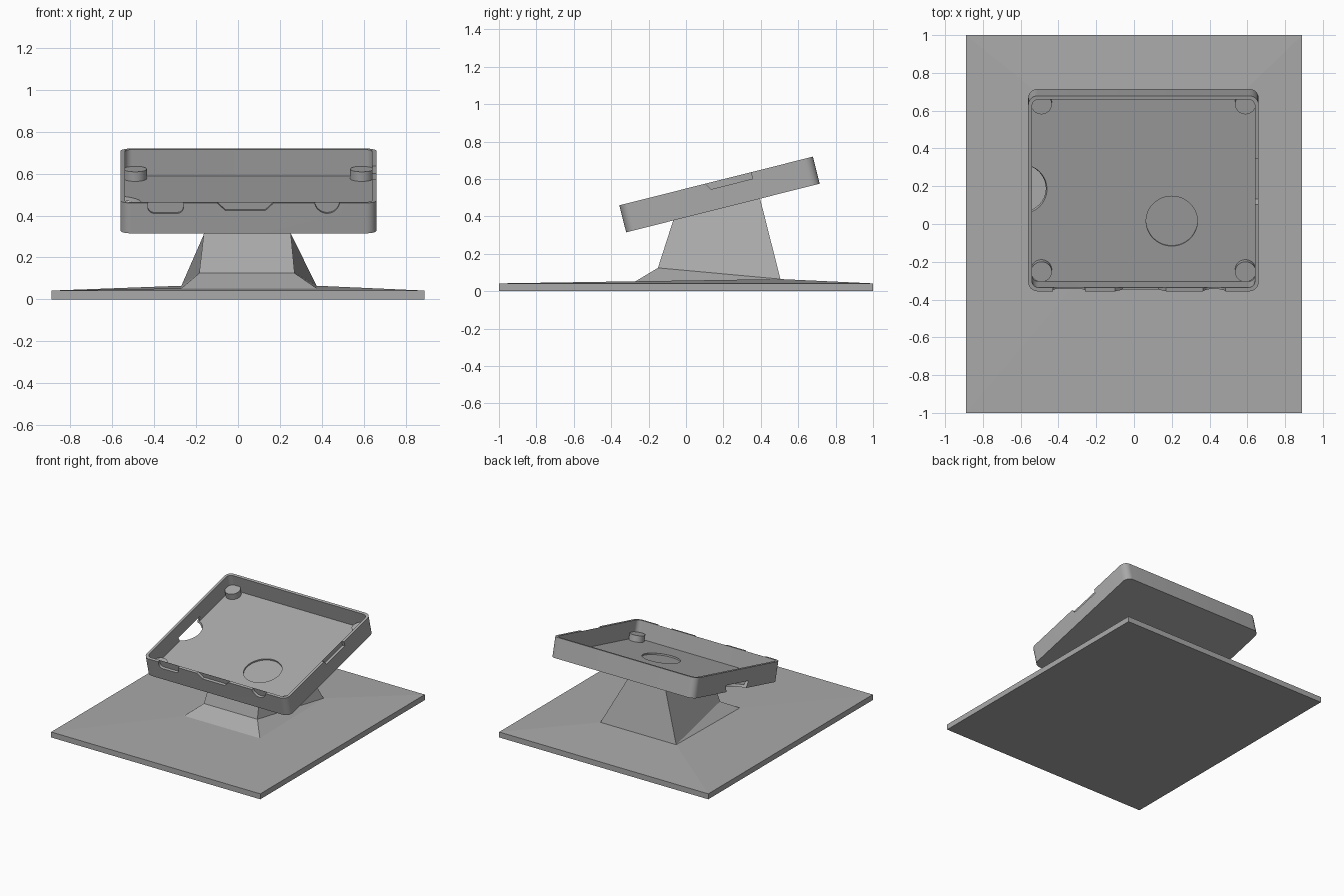
import bpy, bmesh, math
from mathutils import Matrix

if "Cube" in bpy.data.objects:
    bpy.data.objects.remove(bpy.data.objects["Cube"])

grey = bpy.data.materials.new("plain_grey")
grey.use_nodes = True
colour = (0.4, 0.4, 0.4, 1)
grey.diffuse_color = colour
grey.node_tree.nodes["Principled BSDF"].inputs["Base Color"].default_value = colour

# Tray frame: origin at the middle of its lower front edge, tilted up at the back
TILT = Matrix.Translation((0.05, -0.32, 0.315)) @ Matrix.Rotation(math.radians(14.1), 4, "X")
W, L, H = 1.22, 1.067, 0.149
WALL, FLOOR = 0.02, 0.018


def finish(name, bm, matrix=None):
    bmesh.ops.recalc_face_normals(bm, faces=bm.faces)
    mesh = bpy.data.meshes.new(name)
    bm.to_mesh(mesh)
    bm.free()
    mesh.materials.append(grey)
    obj = bpy.data.objects.new(name, mesh)
    bpy.context.collection.objects.link(obj)
    if matrix:
        obj.matrix_world = matrix
    return obj


def prism(name, points, direction, matrix=TILT):
    """Extrude a flat outline of 3D points along a direction."""
    bm = bmesh.new()
    face = bm.faces.new([bm.verts.new(p) for p in points])
    made = bmesh.ops.extrude_face_region(bm, geom=[face])["geom"]
    verts = [g for g in made if isinstance(g, bmesh.types.BMVert)]
    bmesh.ops.translate(bm, verts=verts, vec=direction)
    return finish(name, bm, matrix)


def arc(cx, cy, r, start, end, steps):
    angles = [math.radians(start + (end - start) * i / steps) for i in range(steps + 1)]
    return [(cx + r * math.cos(a), cy + r * math.sin(a)) for a in angles]


def rounded_slab(name, inset, r, z0, z1):
    x, y0, y1 = W / 2 - inset - r, inset + r, L - inset - r
    corners = [(x, y1), (-x, y1), (-x, y0), (x, y0)]
    outline = [p for i, (cx, cy) in enumerate(corners)
               for p in arc(cx, cy, r, 90 * i, 90 * i + 90, 8)]
    return prism(name, [(x, y, z0) for x, y in outline], (0, 0, z1 - z0))


def cone(name, x, y, z0, z1, r0, r1):
    bm = bmesh.new()
    bmesh.ops.create_cone(bm, cap_ends=True, segments=48, radius1=r0, radius2=r1, depth=z1 - z0)
    bmesh.ops.translate(bm, verts=bm.verts, vec=(x, y, (z0 + z1) / 2))
    return finish(name, bm, TILT)


def combine(target, other, operation="DIFFERENCE"):
    mod = target.modifiers.new("cut", "BOOLEAN")
    mod.operation, mod.solver, mod.object = operation, "EXACT", other
    bpy.context.view_layer.objects.active = target
    bpy.ops.object.modifier_apply(modifier=mod.name)
    bpy.data.objects.remove(other)


# Base plate, rising slightly towards the foot of the stand
def rectangle(bm, x0, x1, y0, y1, z_front, z_back):
    return [bm.verts.new(p) for p in ((x0, y0, z_front), (x1, y0, z_front),
                                      (x1, y1, z_back), (x0, y1, z_back))]


def bridge(bm, a, b):
    for i in range(4):
        j = (i + 1) % 4
        bm.faces.new((a[i], a[j], b[j], b[i]))


bm = bmesh.new()
rings = [rectangle(bm, -0.89, 0.89, -1, 1, z, z) for z in (0, 0.042)]
rings.append(rectangle(bm, -0.27, 0.375, -0.27, 0.505, 0.053, 0.065))
bridge(bm, rings[0], rings[1])
bridge(bm, rings[1], rings[2])
bm.faces.new(rings[0])
bm.faces.new(rings[2])
finish("base_plate", bm)

# Stand: sloping apron in front, tapering neck up to the tray
bm = bmesh.new()
foot = rectangle(bm, -0.27, 0.375, -0.27, 0.505, 0.053, 0.065)
apron = [bm.verts.new((x, -0.15, 0.125)) for x in (-0.185, 0.27)]
top = [bm.verts.new(p) for p in ((-0.155, -0.067, 0.383), (0.245, -0.067, 0.383),
                                 (0.16, 0.395, 0.499), (-0.08, 0.395, 0.499))]
bm.faces.new(foot)
bm.faces.new(top)
bm.faces.new((foot[0], foot[1], apron[1], apron[0]))
bm.faces.new((apron[0], apron[1], top[1], top[0]))
bm.faces.new((foot[2], foot[3], top[3], top[2]))
for front, mid, back, t_front, t_back in ((0, 0, 3, 0, 3), (1, 1, 2, 1, 2)):
    bm.faces.new((foot[front], apron[mid], foot[back]))
    bm.faces.new((apron[mid], top[t_front], top[t_back], foot[back]))
finish("stand_neck", bm)

# Tray shell
tray = rounded_slab("tray", 0, 0.05, 0, H)
combine(tray, rounded_slab("cavity", WALL, 0.035, FLOOR, H + 0.05))

# Shallow round recess in the floor
combine(tray, cone("recess", 0.15, 0.35, 0.007, 0.05, 0.136, 0.136))

# Half-moon opening through the floor and the lower part of the right wall
combine(tray, cone("half_moon", -0.645, 0.525, -0.01, 0.05, 0.125, 0.145))

# Notches in the top of the front wall
rim = H + 0.02
slot = ([(-0.48, rim)] + arc(-0.45, 0.128, 0.03, 180, 270, 5)
        + arc(-0.34, 0.128, 0.03, 270, 360, 5) + [(-0.31, rim)])
dip = [(-0.17, rim), (-0.15, H), (-0.11, 0.112), (0.08, 0.112), (0.12, H), (0.14, rim)]
scoop = [(0.3, rim), (0.305, H)] + arc(0.375, 0.158, 0.06, 180, 360, 14) + [(0.445, H), (0.45, rim)]
for outline in (slot, dip, scoop):
    outline = [(x, z - 0.0) for x, z in outline]
    combine(tray, prism("notch", [(x, -0.02, z) for x, z in outline], (0, 0.0395, 0)))

# Notch in the top of the left wall
side = [(0.47, rim), (0.475, H), (0.495, 0.113), (0.725, 0.113), (0.725, rim)]
combine(tray, prism("notch", [(W / 2 - 0.0195, y, z) for y, z in side], (0.05, 0, 0)))

# Corner posts
for x in (-0.54, 0.54):
    for y in (0.085, 1.0):
        cone("corner_post", x, y, 0.01, 0.065, 0.055, 0.055)

# Smooth the round parts, keep edges sharp
bpy.ops.object.select_all(action="DESELECT")
for obj in bpy.context.collection.objects:
    if obj.type == "MESH" and obj.name.startswith(("tray", "corner_post")):
        obj.select_set(True)
        bpy.context.view_layer.objects.active = obj
bpy.ops.object.shade_smooth_by_angle(angle=math.radians(30))
